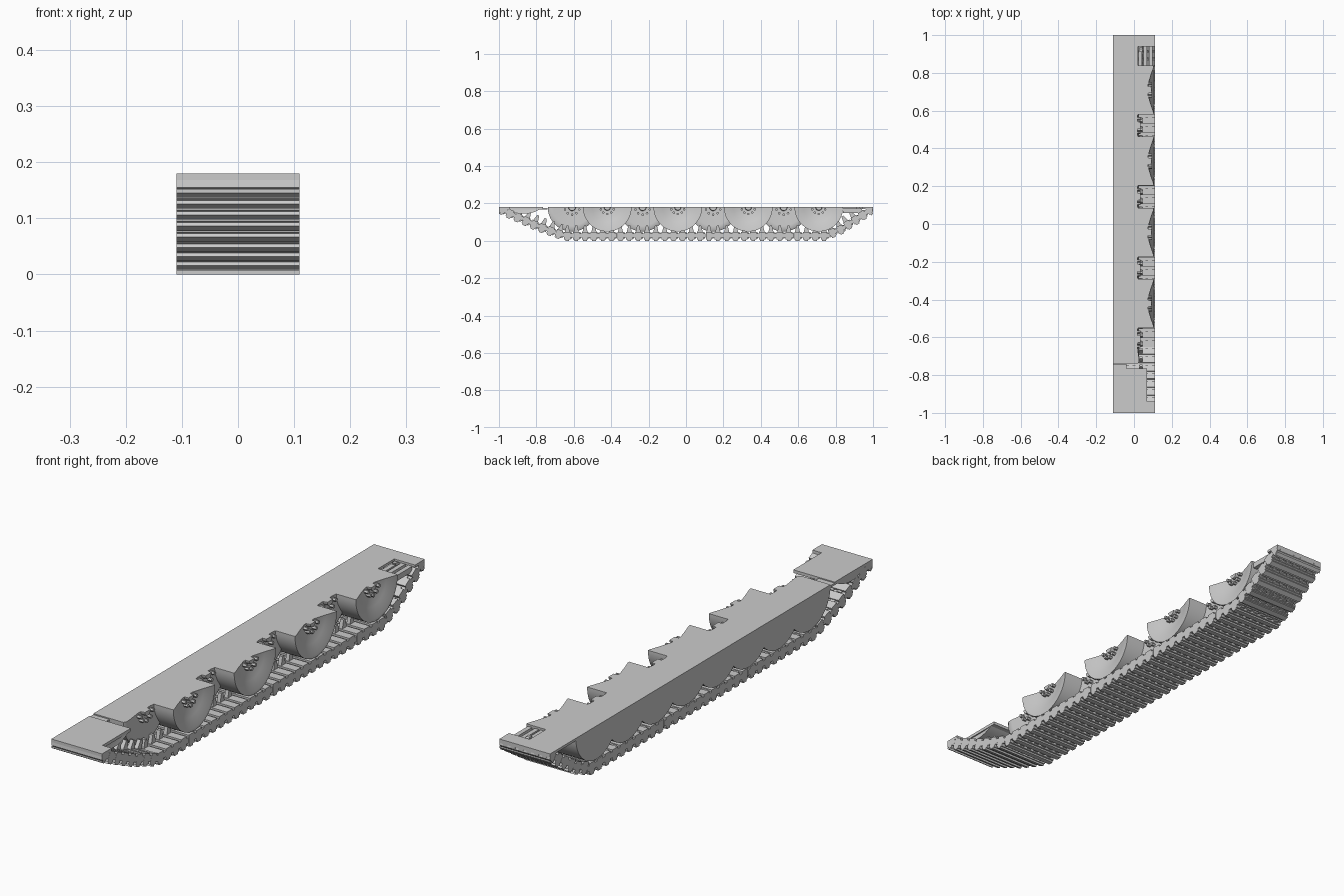
import bpy, bmesh, math
from mathutils import Matrix, Vector

cube = bpy.data.objects.get("Cube")
if cube:
    bpy.data.objects.remove(cube, do_unlink=True)

grey = bpy.data.materials.new("plain_grey")
grey.use_nodes = True
COLOR = (0.6, 0.6, 0.6, 1)
grey.diffuse_color = COLOR
grey.node_tree.nodes["Principled BSDF"].inputs["Base Color"].default_value = COLOR

TOP, HALF, R = 0.18, 0.11, 0.13


def finish(bm, name, smooth=False):
    bmesh.ops.recalc_face_normals(bm, faces=bm.faces)
    mesh = bpy.data.meshes.new(name)
    bm.to_mesh(mesh)
    bm.free()
    mesh.materials.append(grey)
    obj = bpy.data.objects.new(name, mesh)
    bpy.context.collection.objects.link(obj)
    if smooth:
        bpy.ops.object.select_all(action='DESELECT')
        obj.select_set(True)
        bpy.context.view_layer.objects.active = obj
        bpy.ops.object.shade_smooth_by_angle(angle=math.radians(35))
    return obj


def box(bm, lo, hi, frame=Matrix()):
    lo, hi = Vector(lo), Vector(hi)
    m = frame @ Matrix.Translation((lo + hi) / 2) @ Matrix.Diagonal((*(hi - lo), 1))
    return bmesh.ops.create_cube(bm, size=1, matrix=m)["verts"]


def cut_top(bm):
    # Trim everything above the flat top and close it
    geom = bm.verts[:] + bm.edges[:] + bm.faces[:]
    cut = bmesh.ops.bisect_plane(bm, geom=geom, plane_co=(0, 0, TOP),
                                 plane_no=(0, 0, 1), clear_outer=True)
    edges = [e for e in cut["geom_cut"] if isinstance(e, bmesh.types.BMEdge)]
    bmesh.ops.holes_fill(bm, edges=edges)


def wheel(name, y, z, profile, segments=64):
    # Turn an (x, radius) profile around the axle, then trim the top
    bm = bmesh.new()
    verts = [bm.verts.new((x, y, z + r)) for x, r in profile]
    edges = [bm.edges.new(pair) for pair in zip(verts, verts[1:])]
    bmesh.ops.spin(bm, geom=verts + edges, cent=(0, y, z), axis=(1, 0, 0),
                   angle=math.tau, steps=segments)
    bmesh.ops.remove_doubles(bm, verts=bm.verts, dist=1e-5)
    cut_top(bm)
    finish(bm, name, True)


def bolts(name, y, x, radius):
    # Hub bolts on the lower half of a wheel face
    bm = bmesh.new()
    for i in range(5):
        a = math.pi * (1 + (i + 0.5) / 5)
        m = (Matrix.Translation((x, y + radius * math.cos(a), TOP + radius * math.sin(a)))
             @ Matrix.Rotation(math.pi / 2, 4, 'Y'))
        bmesh.ops.create_cone(bm, segments=6, cap_ends=True, radius1=0.007,
                              radius2=0.007, depth=0.03, matrix=m)
    finish(bm, name)


# Road wheels: wide dished outer ones alternate with narrower inner ones
outer = [(-HALF, 0), (-HALF, R), (0.105, R), (0.104, 0.12), (0.09, 0.08),
         (0.075, 0.03), (0.075, 0.018), (0.092, 0.016), (0.092, 0)]
inner = [(-HALF, 0), (-HALF, R), (0.02, R), (0.026, 0.12), (0.026, 0.1),
         (0.018, 0.04), (0.018, 0.02), (0.035, 0.018), (0.035, 0)]
for i in range(4):
    y = 0.71 - 0.377 * i
    wheel(f"outer_wheel_{i}", y, TOP, outer)
    bolts(f"outer_wheel_bolts_{i}", y, 0.079, 0.036)
    wheel(f"inner_wheel_{i}", y - 0.188, TOP, inner)
    bolts(f"inner_wheel_bolts_{i}", y - 0.188, 0.02, 0.04)

# Front drive wheel, mostly above the trimmed top
wheel("drive_wheel", -0.865, 0.305,
      [(-HALF, 0), (-HALF, 0.16), (0.07, 0.16), (0.065, 0.14), (0.055, 0)])

# Deck plates closing the flat top at both ends
bm = bmesh.new()
box(bm, (-HALF, -1, 0.168), (0.07, -0.765, TOP))
box(bm, (-HALF, -1, 0.168), (HALF, -0.94, TOP))
box(bm, (-HALF, -0.765, 0.168), (-0.04, -0.74, 0.176))
finish(bm, "front_deck")
bm = bmesh.new()
box(bm, (-HALF, 0.8, 0.17), (0.02, 1, TOP))
box(bm, (-HALF, 0.94, 0.17), (HALF, 1, TOP))
for x in (0.025, 0.05, 0.08):
    box(bm, (x, 0.84, 0.15), (x + 0.018, 0.94, 0.172))
finish(bm, "rear_deck")

# Track: one pad repeated along the bottom path
path = [Vector((0, *p)) for p in ((-0.985, 0.165), (-0.8, 0.08), (-0.65, 0.026),
                                  (0.74, 0.026), (0.83, 0.062), (0.985, 0.163))]
PITCH = 0.0468


def along(d):
    for a, b in zip(path, path[1:]):
        length = (b - a).length
        if d <= length or b is path[-1]:
            return a.lerp(b, d / length), (b - a).normalized()
        d -= length


total = sum((b - a).length for a, b in zip(path, path[1:]))
count = round(total / PITCH)
pads, horns = bmesh.new(), bmesh.new()
for i in range(count + 1):
    pos, direction = along(total * i / count)
    turn = Matrix.Rotation(math.atan2(direction.z, direction.y), 4, 'X')
    frame = Matrix.Translation(pos) @ turn
    box(pads, (-HALF, -0.017, -0.019), (HALF, 0.017, 0.022), frame)
    box(pads, (-HALF, -0.01, -0.026), (HALF, 0.01, -0.018), frame)
    # Hinge knuckles bridging to the next pad
    box(pads, (-HALF, 0.015, -0.008), (HALF, 0.03, 0.014), frame)
    for k in range(6):
        x = -0.095 + 0.034 * k
        box(pads, (x, 0.012, -0.014), (x + 0.02, 0.025, 0.018), frame)
    # Guide horn tapering upwards
    tip = box(horns, (0.03, -0.014, 0.02), (0.045, 0.014, 0.055), frame)
    for v in tip:
        local = frame.inverted() @ v.co
        if local.z > 0.03:
            v.co = frame @ Vector((local.x, local.y * 0.4, local.z))
for bm, name in ((pads, "track_pads"), (horns, "guide_horns")):
    cut_top(bm)
    # Keep the end pads inside the model's length
    for v in bm.verts:
        v.co.y = max(-1, min(1, v.co.y))
    finish(bm, name)
